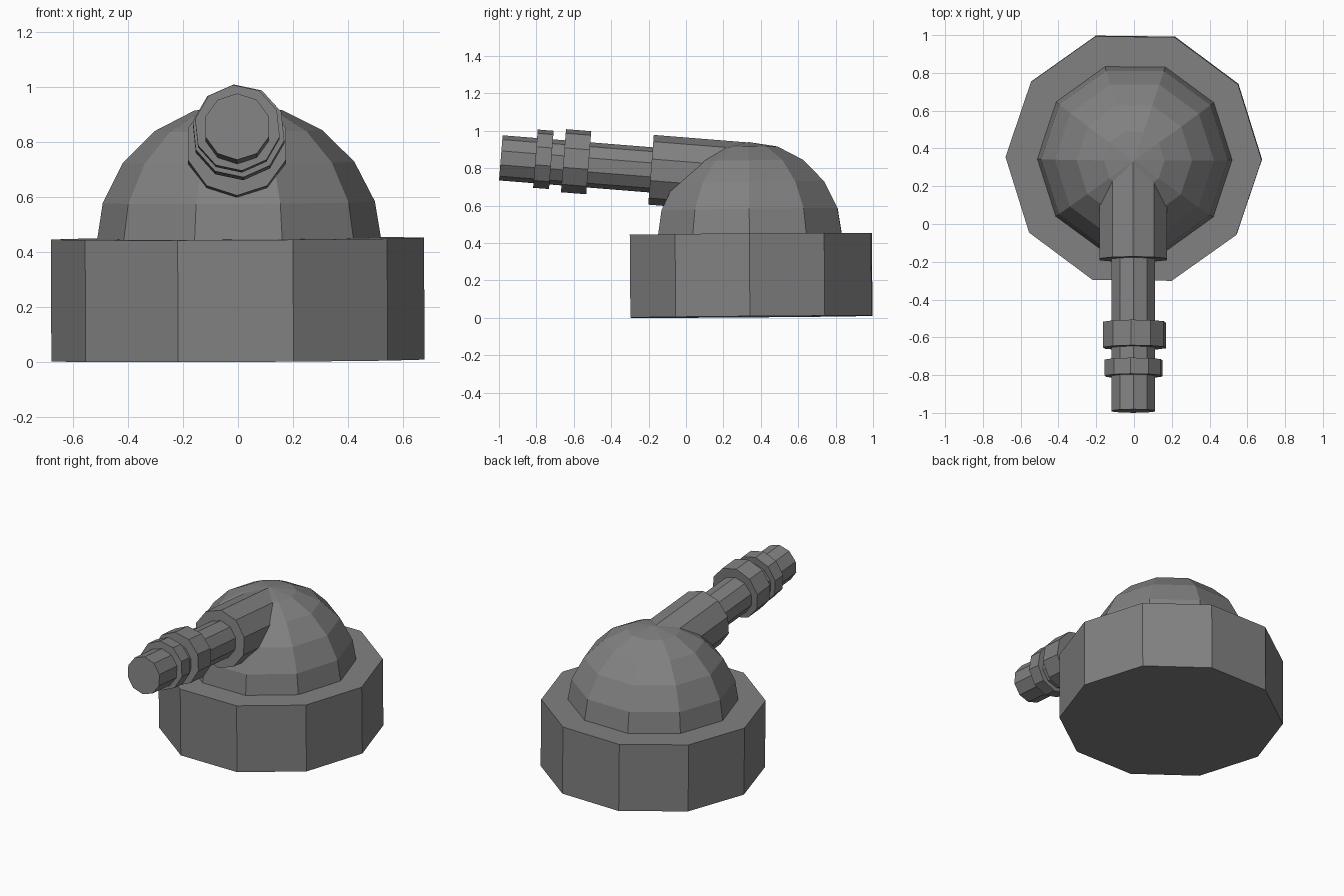
import bpy, bmesh, math
from mathutils import Euler, Matrix, Vector

if "Cube" in bpy.data.objects:
    bpy.data.objects.remove(bpy.data.objects["Cube"], do_unlink=True)

SIDES = 10
gray = bpy.data.materials.new("gunmetal gray")
gray.use_nodes = True
color = (0.22, 0.22, 0.22, 1)
gray.diffuse_color = color
gray.node_tree.nodes["Principled BSDF"].inputs["Base Color"].default_value = color


def finish(name, bm, matrix):
    """Turn a bmesh into a placed, flat-shaded gray object."""
    bm.transform(matrix)
    mesh = bpy.data.meshes.new(name)
    bm.to_mesh(mesh)
    bm.free()
    mesh.materials.append(gray)
    obj = bpy.data.objects.new(name, mesh)
    bpy.context.collection.objects.link(obj)


def cylinder(name, radius, depth, matrix):
    bm = bmesh.new()
    bmesh.ops.create_cone(bm, cap_ends=True, segments=SIDES, radius1=radius,
                          radius2=radius, depth=depth)
    # Put a corner at angle zero, whatever the starting corner is
    corner = bm.verts[:][0].co
    turn = Matrix.Rotation(-math.atan2(corner.y, corner.x), 4, "Z")
    finish(name, bm, matrix @ turn)


# Base and dome share a very slight lean
lean = Euler((0.008, -0.005, -0.012)).to_matrix().to_4x4()
pivot = Matrix.Translation((0, 0.35, 0.006)) @ lean
height = 0.443
cylinder("base", 0.678, height, pivot @ Matrix.Translation((0, 0, height / 2)))

# Dome: upper half of a low-poly sphere
bm = bmesh.new()
bmesh.ops.create_uvsphere(bm, u_segments=SIDES, v_segments=SIDES, radius=0.52)
bmesh.ops.delete(bm, geom=[v for v in bm.verts if v.co.z < -0.01], context="VERTS")
corner = max(bm.verts, key=lambda v: v.co.xy.length).co
turn = Matrix.Rotation(-math.atan2(corner.y, corner.x), 4, "Z")
lean = Euler((0.012, -0.006, -0.005)).to_matrix().to_4x4()
finish("dome", bm, Matrix.Translation((0.004, 0.342, 0.42)) @ lean @ turn)


# Gun parts along a forward axis that rises slightly
def gun_part(name, radius, front, back, center_z, x=0, roll=0):
    slope = 0.08
    axis = Vector((0, -1, slope)).normalized()
    up = Vector((0, slope, 1)).normalized()
    side = up.cross(axis)
    frame = Matrix((up, side, axis)).transposed()
    if frame.determinant() < 0:
        frame = Matrix((up, -side, axis)).transposed()
    place = Matrix.Translation((x, (front + back) / 2, center_z))
    cylinder(name, radius, (back - front) * math.hypot(1, slope),
             place @ frame.to_4x4() @ Matrix.Rotation(math.radians(roll), 4, "Z"))


gun_part("barrel_housing", 0.187, -0.187, 0.36, 0.77, -0.004)
gun_part("barrel", 0.121, -0.99, 0.1, 0.812, -0.003)
gun_part("rear_barrel_ring", 0.17, -0.655, -0.52, 0.835, 0.002, 6)
gun_part("front_barrel_ring", 0.157, -0.805, -0.72, 0.848, -0.002, 6)
